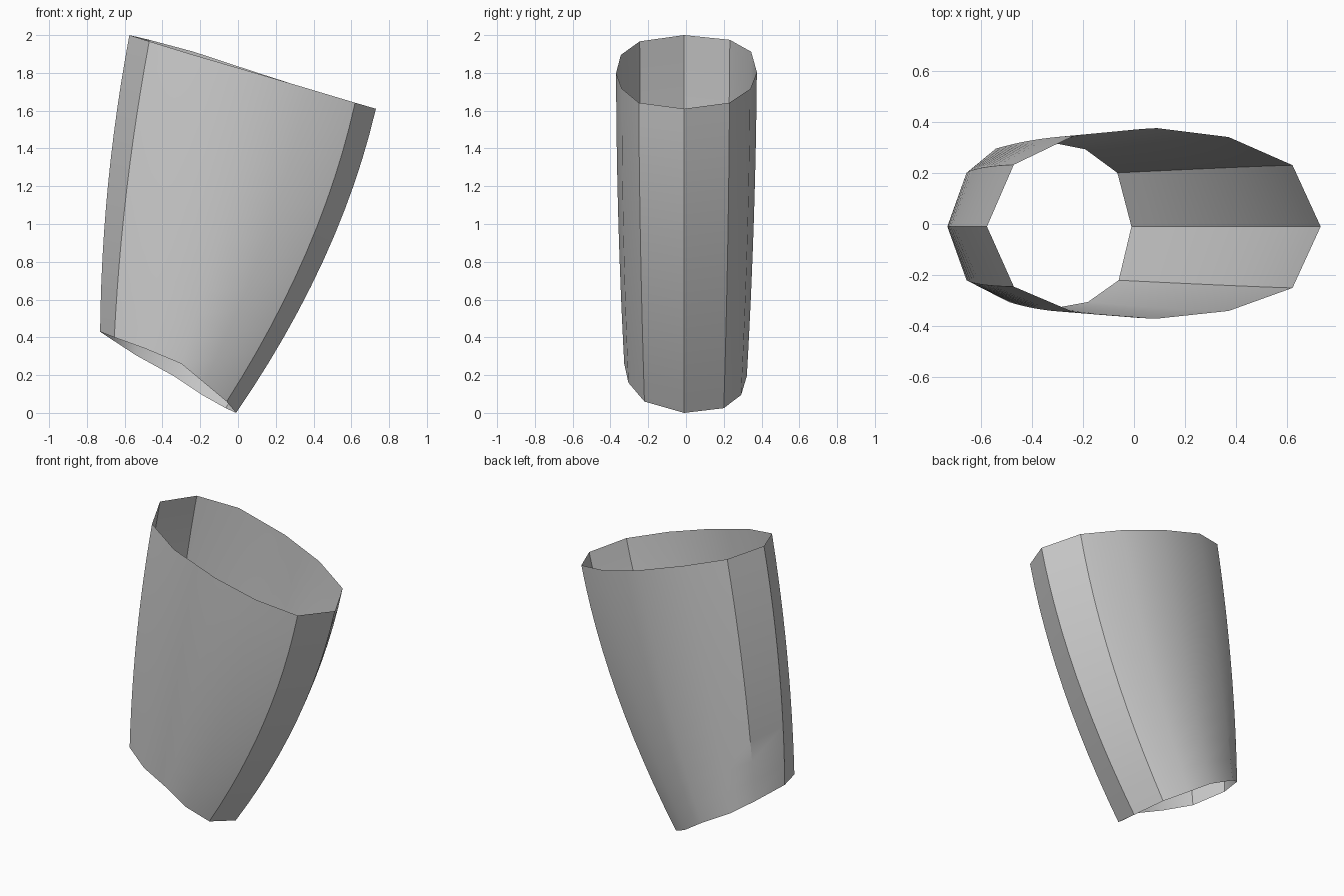
import bpy, bmesh, math
from mathutils import Vector

if "Cube" in bpy.data.objects:
    bpy.data.objects.remove(bpy.data.objects["Cube"])

# Matching 12-point rims, starting at the right tip and going round by the back
bottom_rim = [(-0.01, -0.01, 0.0), (-0.065, 0.20, 0.025), (-0.19, 0.292, 0.095),
              (-0.34, 0.322, 0.195), (-0.54, 0.295, 0.305), (-0.655, 0.20, 0.38),
              (-0.73, -0.01, 0.43), (-0.655, -0.22, 0.40), (-0.49, -0.305, 0.34),
              (-0.30, -0.327, 0.26), (-0.18, -0.305, 0.16), (-0.06, -0.22, 0.06)]
top_rim = [(0.73, -0.01, 1.61), (0.62, 0.23, 1.642), (0.37, 0.34, 1.715),
           (0.09, 0.375, 1.805), (-0.235, 0.345, 1.912), (-0.47, 0.232, 1.975),
           (-0.575, -0.01, 2.0), (-0.47, -0.245, 1.967), (-0.235, -0.345, 1.895),
           (0.09, -0.37, 1.80), (0.37, -0.34, 1.717), (0.62, -0.25, 1.642)]
SIDES, STEPS = 12, 12


def rail_point(i, t):
    """Point on one lengthwise rail, bowed outward between the rims."""
    p = Vector(bottom_rim[i]).lerp(Vector(top_rim[i]), t)
    a = 2 * math.pi * i / SIDES
    bow = 4 * t * (1 - t)
    return p + bow * Vector((0.028 + 0.063 * math.cos(a), 0.010 * math.sin(a), 0))


# Open tapered sleeve
bm = bmesh.new()
rings = [[bm.verts.new(rail_point(i, s / STEPS)) for i in range(SIDES)]
         for s in range(STEPS + 1)]
for low, high in zip(rings, rings[1:]):
    for i in range(SIDES):
        j = (i + 1) % SIDES
        bm.faces.new((low[i], low[j], high[j], high[i]))
mesh = bpy.data.meshes.new("tapered_sleeve")
bm.to_mesh(mesh)
bm.free()
sleeve = bpy.data.objects.new("tapered_sleeve", mesh)
bpy.context.collection.objects.link(sleeve)

# Smooth sides with a crease at the narrow ends
bpy.context.view_layer.objects.active = sleeve
sleeve.select_set(True)
bpy.ops.object.shade_smooth_by_angle(angle=math.radians(35))
